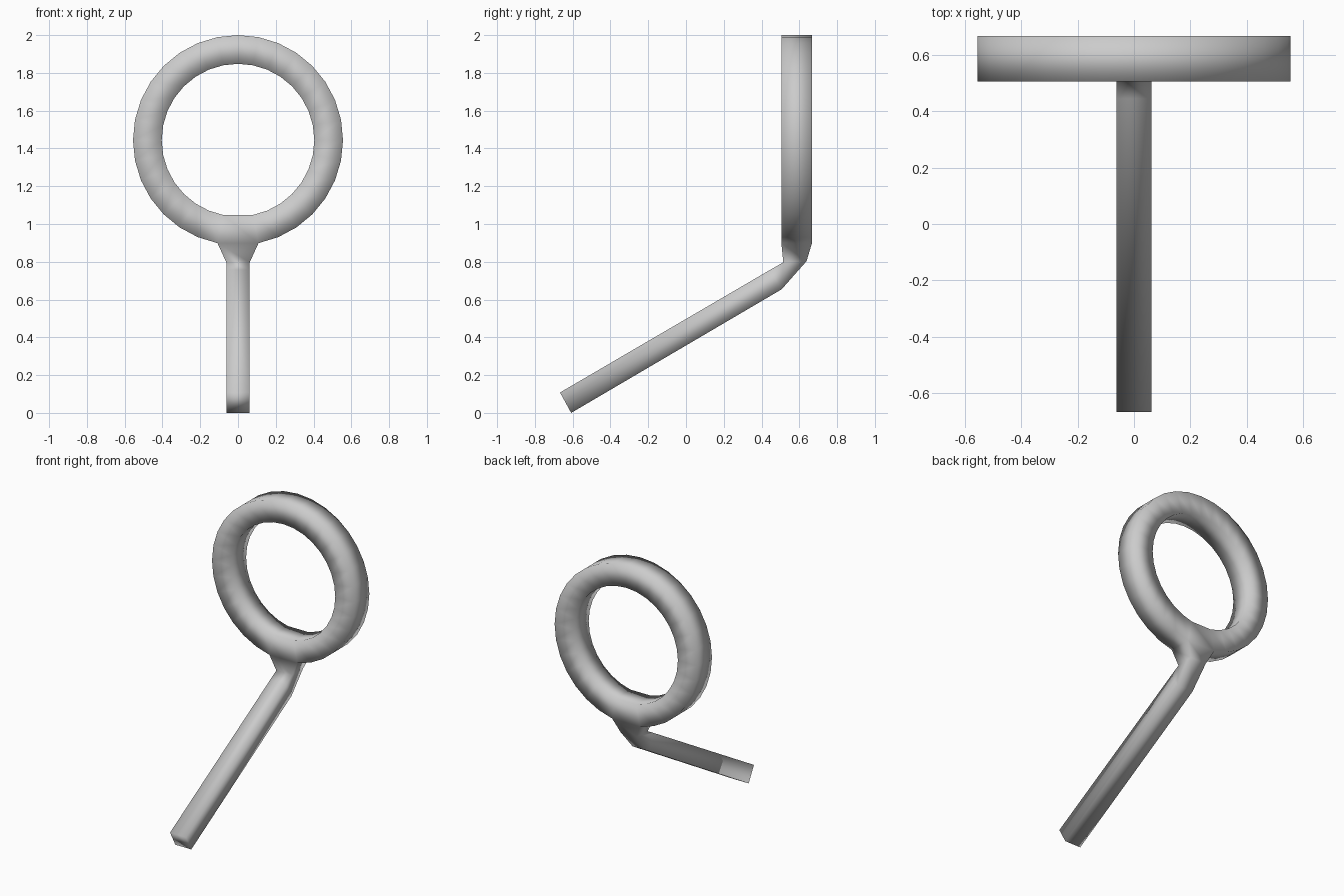
import bpy, bmesh, math

if "Cube" in bpy.data.objects:
    bpy.data.objects.remove(bpy.data.objects["Cube"])

R_OUT, R_IN = 0.556, 0.404          # ring radii
Y_FRONT, Y_BACK = 0.505, 0.667      # ring depth
CZ, SEG = 1.444, 32                 # ring centre height, segments
HALF_W = 0.062                      # half width of the handle

bm = bmesh.new()


def skin(a, b, skip=()):
    """Bridge two four-point sections with quads."""
    for i in range(4):
        if i not in skip:
            j = (i + 1) % 4
            bm.faces.new((a[i], a[j], b[j], b[i]))


# Square-section ring; the vertex at the very bottom is left out for the neck
rings = []
for k in range(1, SEG):
    t = 2 * math.pi * k / SEG
    section = []
    for r, y in ((R_OUT, Y_FRONT), (R_OUT, Y_BACK), (R_IN, Y_BACK), (R_IN, Y_FRONT)):
        section.append(bm.verts.new((r * math.sin(t), y, CZ - r * math.cos(t))))
    rings.append(section)
for a, b in zip(rings, rings[1:]):
    skin(a, b)
skin(rings[-1], rings[0], skip=(0,))  # outer face stays open for the neck

# Neck and bent handle: (front/top point, back/bottom point) in y, z
loop = [rings[-1][0], rings[0][0], rings[0][1], rings[-1][1]]
for (y0, z0), (y1, z1) in (((0.515, 0.797), (0.638, 0.803)),
                           ((0.445, 0.757), (0.506, 0.654)),
                           ((-0.667, 0.108), (-0.608, 0.0))):
    nxt = [bm.verts.new(p) for p in ((-HALF_W, y0, z0), (HALF_W, y0, z0),
                                     (HALF_W, y1, z1), (-HALF_W, y1, z1))]
    skin(loop, nxt)
    loop = nxt
bm.faces.new(loop)

bmesh.ops.recalc_face_normals(bm, faces=bm.faces)
for f in bm.faces:
    f.smooth = True

mesh = bpy.data.meshes.new("ring_with_bent_handle")
bm.to_mesh(mesh)
bm.free()
obj = bpy.data.objects.new("ring_with_bent_handle", mesh)
bpy.context.collection.objects.link(obj)
